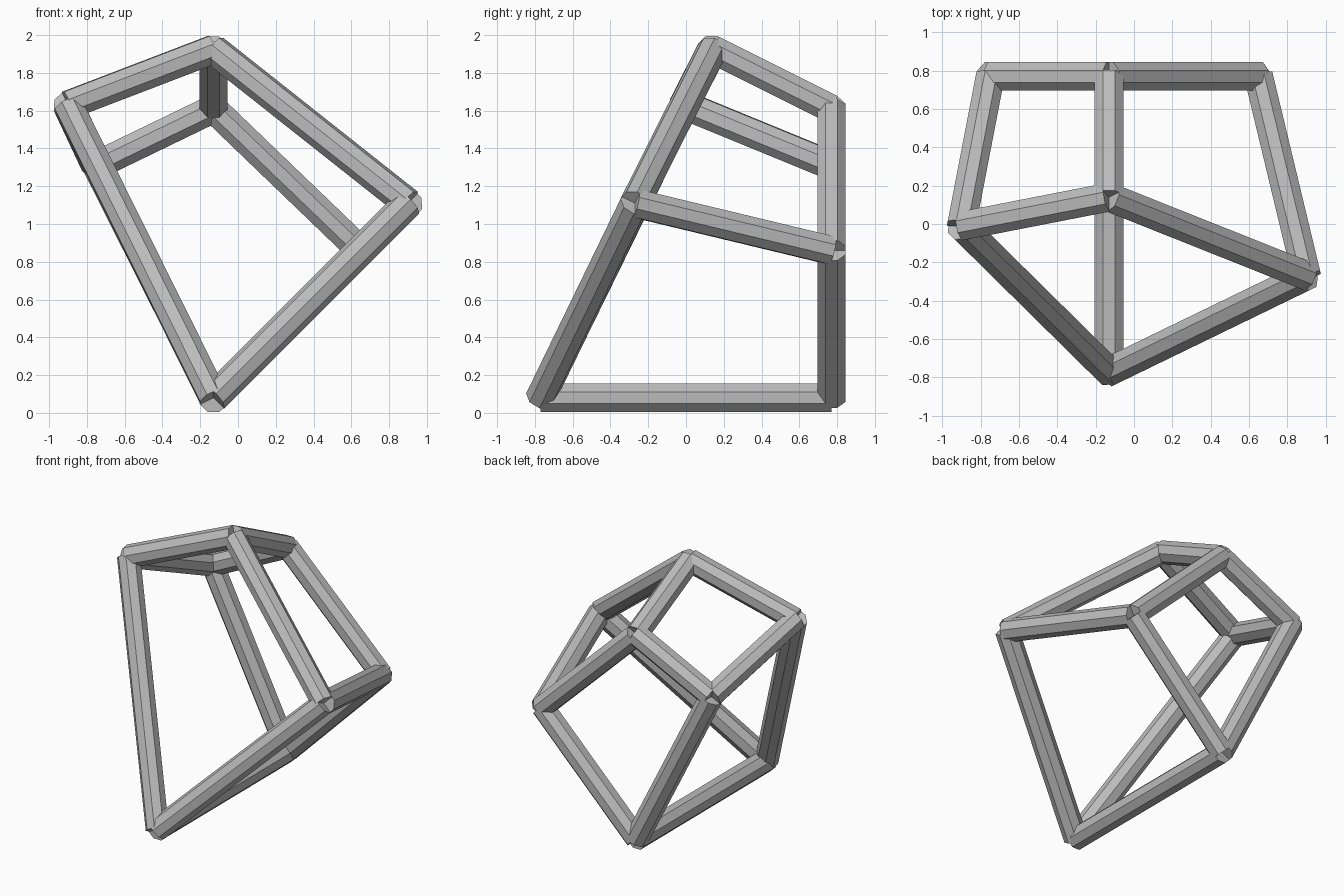
import bpy
import math
from mathutils import Vector, Quaternion

cube = bpy.data.objects.get("Cube")
if cube:
    bpy.data.objects.remove(cube, do_unlink=True)

# Single plain grey
grey = bpy.data.materials.new("plain_grey")
grey.use_nodes = True
colour = (0.5, 0.5, 0.5, 1)
grey.diffuse_color = colour
grey.node_tree.nodes["Principled BSDF"].inputs["Base Color"].default_value = colour

RADIUS = 0.081
SIDES = 8

# Corners of the skewed box frame
front = {
    "bottom": Vector((-0.13, -0.77, 0.08)),
    "right": Vector((-0.90, -0.01, 1.63)),
    "top": Vector((-0.13, 0.14, 1.925)),
    "left": Vector((0.90, -0.27, 1.11)),
}
back = {
    "bottom": Vector((-0.13, 0.77, 0.08)),
    "right": Vector((-0.75, 0.77, 1.31)),
    "top": Vector((-0.13, 0.77, 1.61)),
    "left": Vector((0.65, 0.77, 0.86)),
}


def bar(name, start, end):
    """Faceted rod between two corners."""
    axis = end - start
    bpy.ops.mesh.primitive_cylinder_add(
        vertices=SIDES, radius=RADIUS, depth=axis.length, location=(start + end) / 2)
    rod = bpy.context.object
    rod.name = name
    spin = Quaternion((0, 0, 1), math.pi / SIDES)
    rod.rotation_mode = 'QUATERNION'
    rod.rotation_quaternion = axis.to_track_quat('Z', 'Y') @ spin
    rod.data.materials.append(grey)


# Front loop, back loop and the bars joining them
corners = list(front)
for i, here in enumerate(corners):
    after = corners[(i + 1) % len(corners)]
    bar(f"front_bar_{here}_to_{after}", front[here], front[after])
    bar(f"back_bar_{here}_to_{after}", back[here], back[after])
    bar(f"joining_bar_{here}", front[here], back[here])
